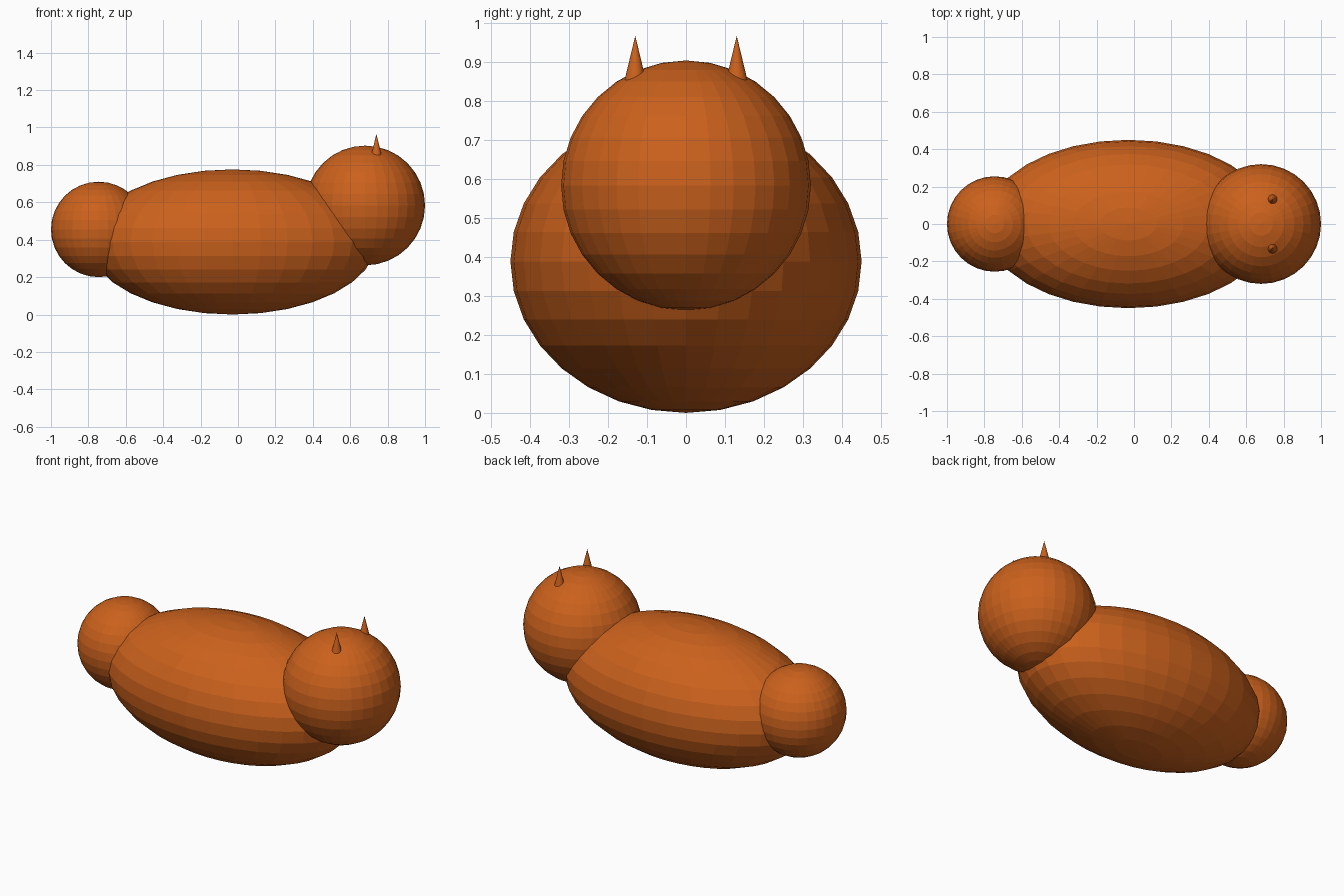
import bpy

if "Cube" in bpy.data.objects:
    bpy.data.objects.remove(bpy.data.objects["Cube"])

orange = bpy.data.materials.new("orange")
orange.diffuse_color = (0.6, 0.12, 0.012, 1)
orange.use_nodes = True
orange.node_tree.nodes["Principled BSDF"].inputs["Base Color"].default_value = orange.diffuse_color


def finish(name):
    obj = bpy.context.object
    obj.name = name
    obj.data.materials.append(orange)
    return obj


def ball(name, location, radii):
    bpy.ops.mesh.primitive_uv_sphere_add(segments=32, ring_count=16, radius=1, location=location)
    bpy.context.object.scale = radii
    return finish(name)


# Long egg-shaped body, round head and round tail
ball("body", (-0.03, 0, 0.388), (0.77, 0.45, 0.388))
ball("head", (0.68, 0, 0.583), (0.32, 0.32, 0.32))
ball("tail", (-0.745, 0, 0.455), (0.255, 0.255, 0.255))

# Pair of small pointed ears
for side, y in (("left", 0.13), ("right", -0.13)):
    bpy.ops.mesh.primitive_cone_add(vertices=32, radius1=0.029, radius2=0, depth=0.12,
                                    location=(0.74, y, 0.906))
    finish(side + "_ear")
